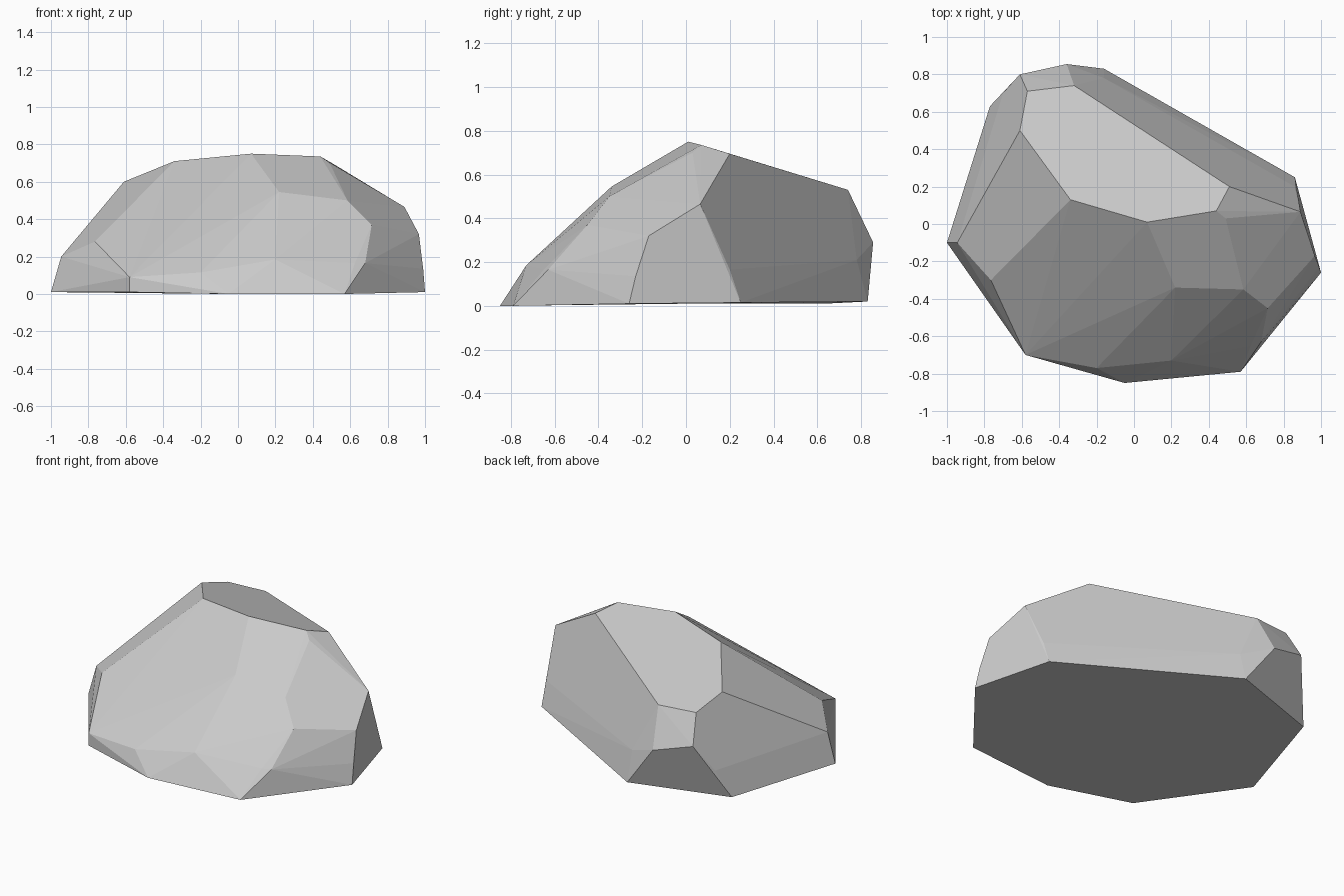
import bpy, bmesh, math

if "Cube" in bpy.data.objects:
    bpy.data.objects.remove(bpy.data.objects["Cube"])

# Corner rings of the faceted boulder, bottom to top
base = [(-1, -.1, .01), (-.58, -.7, .01), (-.05, -.85, 0), (.57, -.79, 0),
        (1, -.26, .01), (.86, .25, .015), (-.16, .83, .02), (-.77, .63, .01)]
waist = [(-.945, -.1, .2), (-.58, -.7, .09), (-.2, -.77, .115), (.2, -.73, .185),
         (.625, -.65, .165), (.68, -.63, .165), (.99, -.23, .135), (.86, .2, .165),
         (-.16, .78, .21), (-.36, .855, .29), (-.7, .7, .19)]
shoulder = [(-.765, -.3, .28), (.22, -.34, .545), (.585, -.35, .5), (.715, -.45, .37),
            (.967, -.17, .32), (.89, .065, .465), (-.61, .8, .36)]
crown = [(-.34, .13, .71), (.07, .01, .75), (.44, .07, .735), (.49, .03, .7),
         (.51, .2, .695), (-.32, .74, .53), (-.57, .71, .535), (-.61, .5, .6)]

# Wrap the rings in flat facets
bm = bmesh.new()
for co in base + waist + shoulder + crown:
    bm.verts.new(co)
bmesh.ops.convex_hull(bm, input=bm.verts[:])
loose = [v for v in bm.verts if not v.link_faces]
bmesh.ops.delete(bm, geom=loose, context='VERTS')
bmesh.ops.dissolve_limit(bm, angle_limit=math.radians(2),
                         verts=bm.verts[:], edges=bm.edges[:])
bmesh.ops.recalc_face_normals(bm, faces=bm.faces[:])

mesh = bpy.data.meshes.new("boulder")
bm.to_mesh(mesh)
bm.free()
bpy.context.collection.objects.link(bpy.data.objects.new("boulder", mesh))
